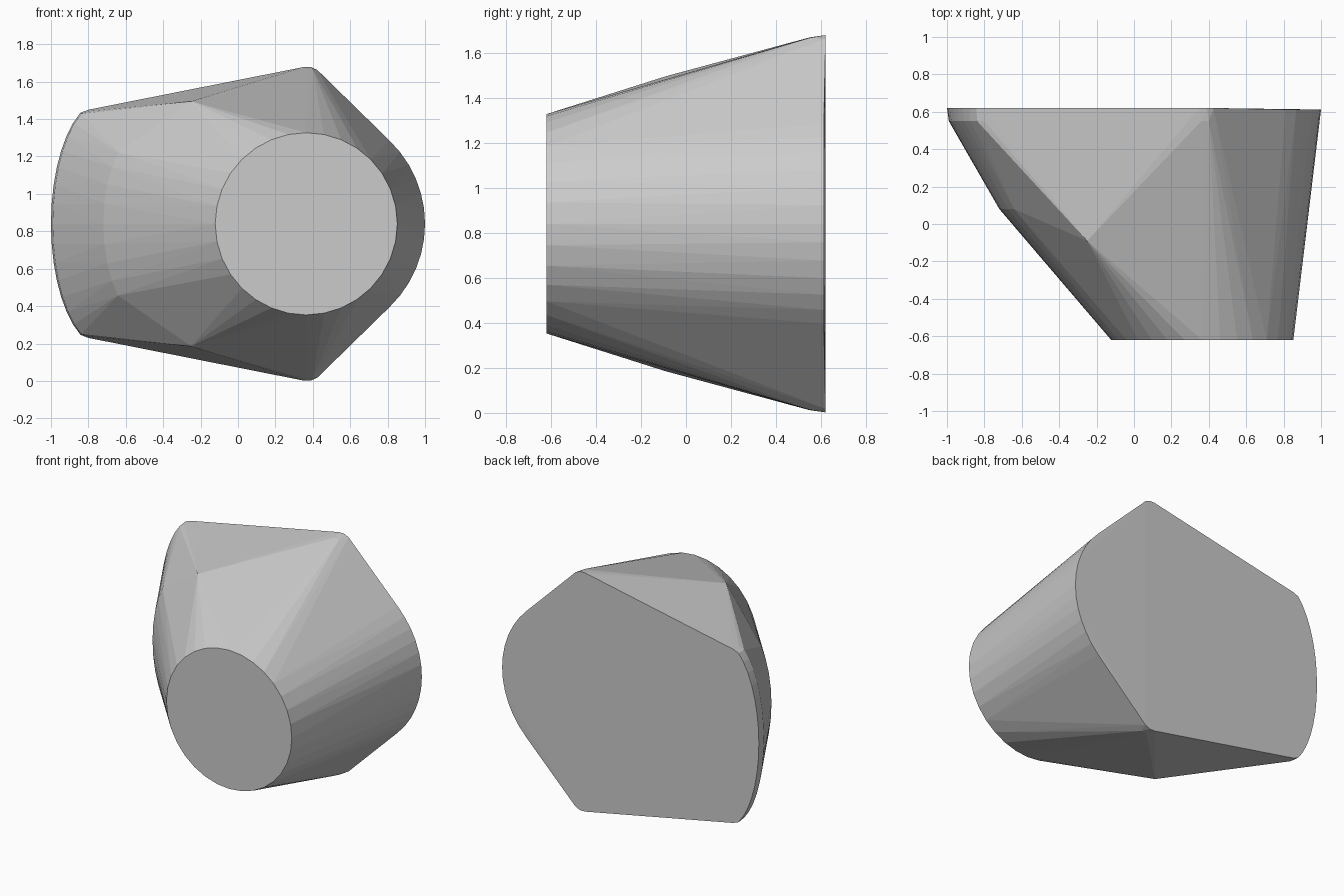
import bpy, bmesh
from math import sin, cos, pi, radians

if "Cube" in bpy.data.objects:
    bpy.data.objects.remove(bpy.data.objects["Cube"])

CZ = 0.84  # height of the horizontal symmetry plane
pts = []


def arc(cx, y, rx, rz, a0, a1, n):
    """Points on an elliptical arc in the XZ plane, angles in degrees."""
    for i in range(n + 1):
        a = radians(a0 + (a1 - a0) * i / n)
        pts.append((cx + rx * cos(a), y, CZ + rz * sin(a)))


def mirrored(x, y, dz):
    """A pair of corner points above and below the symmetry plane."""
    pts.extend([(x, y, CZ + dz), (x, y, CZ - dz)])


# Round front face
arc(0.365, -0.62, 0.487, 0.487, 0, 348.75, 31)
# Right rim of the back
arc(0.383, 0.612, 0.617, 0.617, -46, 46, 12)
# Left rim of the back, with a narrow band
arc(-0.72, 0.62, 0.28, 0.66, 116, 244, 14)
arc(-0.72, 0.55, 0.27, 0.655, 116, 244, 14)
# Rounded corners of the back outline
for x, y, dz in [(-0.80, 0.62, 0.61), (-0.80, 0.55, 0.602),
                 (0.35, 0.62, 0.838), (0.39, 0.62, 0.838), (0.425, 0.62, 0.822),
                 (0.36, 0.55, 0.828), (0.40, 0.55, 0.826)]:
    mirrored(x, y, dz)
# Bulge on the left flank
arc(-0.50, 0.08, 0.22, 0.50, 130, 230, 8)
mirrored(-0.62, 0.10, 0.42)
mirrored(-0.25, -0.09, 0.655)

# Wrap everything in a faceted hull
bm = bmesh.new()
for p in pts:
    bm.verts.new(p)
res = bmesh.ops.convex_hull(bm, input=bm.verts[:])
loose = [v for v in bm.verts if not v.link_faces]
bmesh.ops.delete(bm, geom=loose, context='VERTS')
bmesh.ops.dissolve_limit(bm, angle_limit=radians(0.5), verts=bm.verts[:], edges=bm.edges[:])
bmesh.ops.recalc_face_normals(bm, faces=bm.faces[:])
mesh = bpy.data.meshes.new("faceted_body")
bm.to_mesh(mesh)
bm.free()
body = bpy.data.objects.new("faceted_body", mesh)
bpy.context.collection.objects.link(body)
